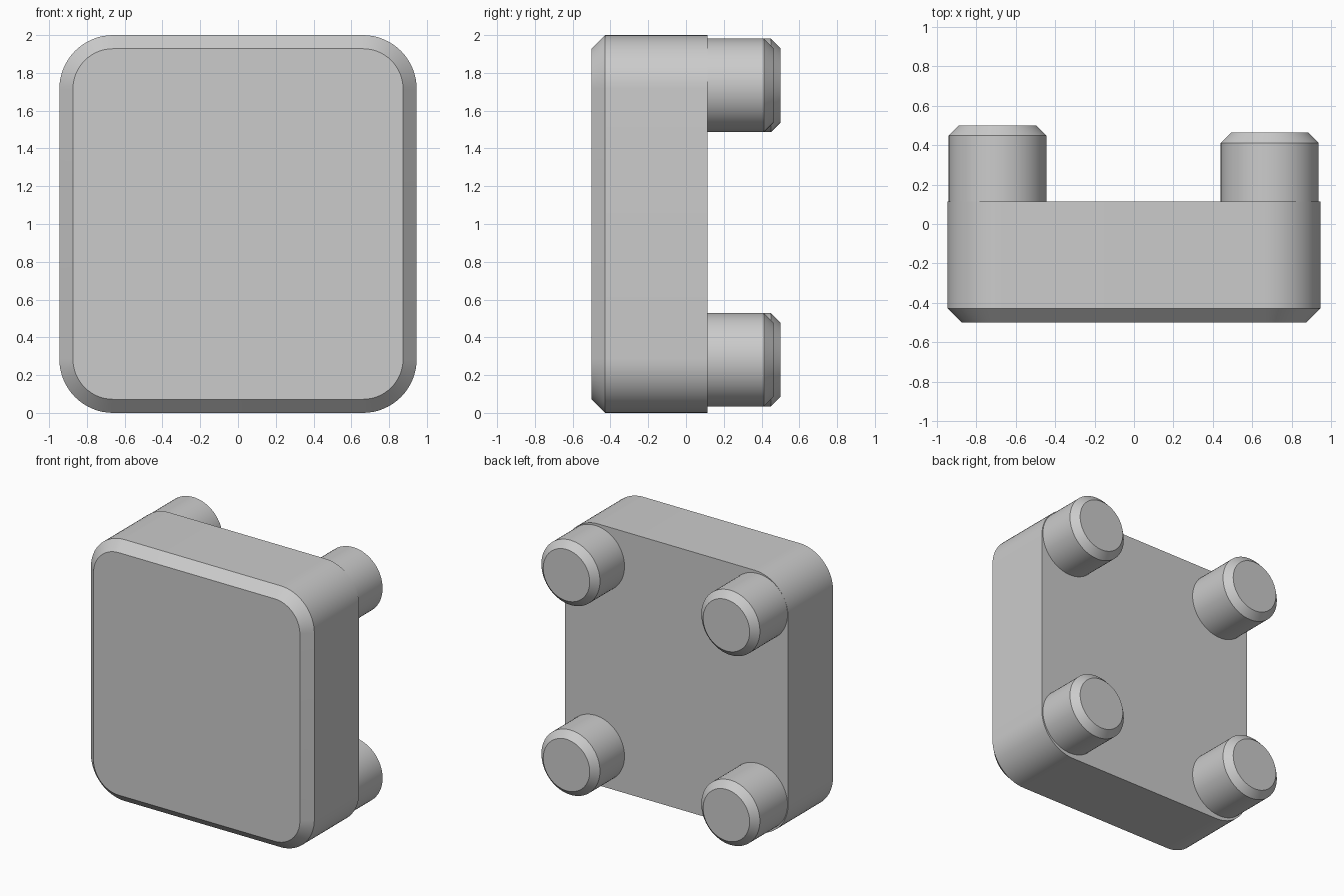
import bpy, bmesh
from math import pi, cos, sin, radians
from mathutils import Matrix, Vector

cube = bpy.data.objects.get("Cube")
if cube:
    bpy.data.objects.remove(cube)

# Single flat colour
grey = bpy.data.materials.new("light_grey")
grey.use_nodes = True
colour = (0.6, 0.6, 0.6, 1)
grey.diffuse_color = colour
grey.node_tree.nodes["Principled BSDF"].inputs["Base Color"].default_value = colour


def rounded_rect(half_x, half_z, radius, steps=16):
    """Outline of a rounded rectangle as (x, z) pairs."""
    points = []
    for i, (sx, sz) in enumerate([(1, 1), (-1, 1), (-1, -1), (1, -1)]):
        for k in range(steps + 1):
            a = (i + k / steps) * pi / 2
            points.append((sx * (half_x - radius) + radius * cos(a),
                           sz * (half_z - radius) + radius * sin(a)))
    return points


def loft(name, rings, centre):
    """Skin outlines given as (y, outline) and cap both ends."""
    bm = bmesh.new()
    loops = [[bm.verts.new((x + centre[0], y, z + centre[1])) for x, z in outline]
             for y, outline in rings]
    n = len(loops[0])
    for a, b in zip(loops, loops[1:]):
        for i in range(n):
            j = (i + 1) % n
            bm.faces.new((a[i], a[j], b[j], b[i]))
    bm.faces.new(loops[0])
    bm.faces.new(loops[-1])
    bmesh.ops.recalc_face_normals(bm, faces=bm.faces)
    mesh = bpy.data.meshes.new(name)
    bm.to_mesh(mesh)
    bm.free()
    mesh.materials.append(grey)
    obj = bpy.data.objects.new(name, mesh)
    bpy.context.collection.objects.link(obj)
    bpy.ops.object.select_all(action='DESELECT')
    obj.select_set(True)
    bpy.context.view_layer.objects.active = obj
    bpy.ops.object.shade_smooth_by_angle(angle=radians(30))
    return obj


def circle(radius, steps=64):
    return [(radius * cos(2 * pi * k / steps), radius * sin(2 * pi * k / steps))
            for k in range(steps)]


# Rounded slab with a chamfered front edge
back = 0.115
chamfer = 0.072
outline = rounded_rect(0.946, 1, 0.285)
loft("body", [(-0.5, rounded_rect(0.946 - chamfer, 1 - chamfer, 0.285 - chamfer)),
              (-0.5 + chamfer, outline), (back, outline)], (0, 1))

# Four chamfered pegs; the pair on the right is longer
peg_radius, peg_chamfer = 0.248, 0.051
for side, x, end in (("right", -0.692, 0.5), ("left", 0.688, 0.463)):
    for level, z in (("lower", 0.281), ("upper", 1.734)):
        loft(f"{level}_{side}_peg",
             [(back - 0.02, circle(peg_radius)),
              (end - peg_chamfer, circle(peg_radius)),
              (end, circle(peg_radius - peg_chamfer))], (x, z))
